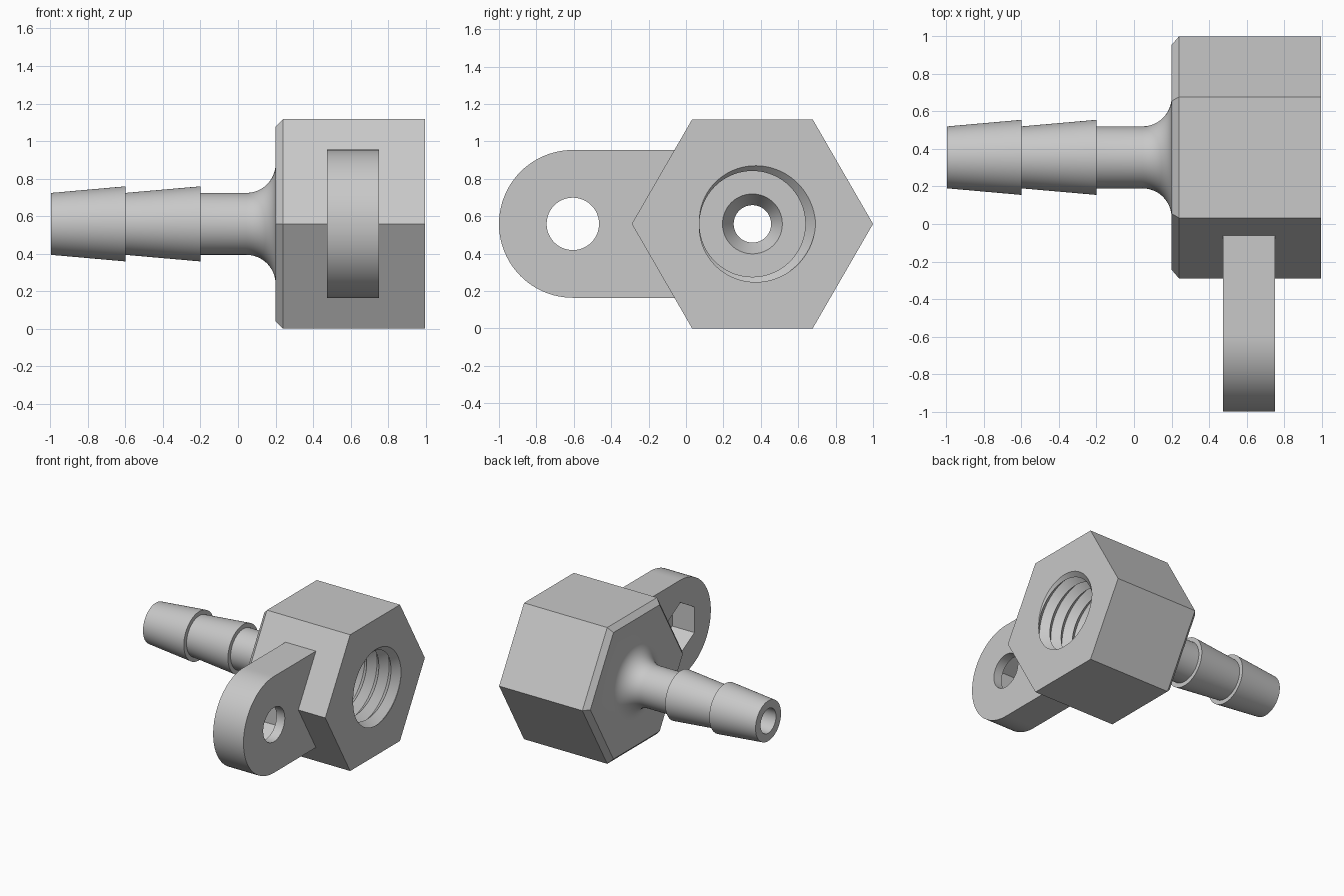
import bpy
import bmesh
import math

N = 96                                   # segments around every ring
AXIS_Y, AXIS_Z = 0.355, 0.5586           # centre line of the fitting
LUG_Y, LUG_R = -0.605, 0.395             # centre and radius of the rounded lug
FACE_X, FLOOR_X, PITCH = 0.995, 0.44, 0.11
THREAD_MIN, THREAD_DEPTH = 0.283, 0.055

cube = bpy.data.objects.get("Cube")
if cube:
    bpy.data.objects.remove(cube, do_unlink=True)

grey = bpy.data.materials.new("grey")
colour = (0.58, 0.58, 0.58, 1)
grey.diffuse_color = colour
grey.use_nodes = True
for node in grey.node_tree.nodes:
    if node.type == 'BSDF_PRINCIPLED':
        node.inputs["Base Color"].default_value = colour


# Radius rules: each gives the radius at ring step j
def round_at(r):
    return lambda j: r


def hex_at(apothem, shift=0):
    side = N // 6
    return lambda j: apothem / math.cos((((j + shift) % side) / side - 0.5) * math.pi / 3)


def thread_at(x):
    def radius(j):
        t = ((x - FACE_X) / PITCH - j / N) % 1
        return THREAD_MIN + THREAD_DEPTH * abs(1 - 2 * t)
    return radius


def lug_outline(j):
    a = 2 * math.pi * j / N
    if math.cos(a) <= 1e-6:
        return LUG_R
    corner = 2 * math.pi * 9 / N         # square end is buried in the hex body
    return min(LUG_R / max(abs(math.sin(a)), 1e-6),
               LUG_R / math.tan(corner) / math.cos(a))


def point(bm, x, r, j, cy):
    a = 2 * math.pi * j / N
    return bm.verts.new((x, cy + r * math.cos(a), AXIS_Z + r * math.sin(a)))


def skin(bm, rings):
    for a, b in zip(rings, rings[1:]):
        for j in range(len(a) - 1):
            bm.faces.new((a[j], a[j + 1], b[j + 1], b[j]))


def sweep(bm, profile, cy):
    skin(bm, [[point(bm, x, rule(j), j, cy) for j in range(N + 1)]
              for x, rule in profile])


def finish(bm, name):
    bmesh.ops.remove_doubles(bm, verts=bm.verts, dist=1e-5)
    bmesh.ops.dissolve_degenerate(bm, edges=bm.edges, dist=1e-5)
    bmesh.ops.recalc_face_normals(bm, faces=bm.faces)
    mesh = bpy.data.meshes.new(name)
    bm.to_mesh(mesh)
    bm.free()
    mesh.materials.append(grey)
    obj = bpy.data.objects.new(name, mesh)
    bpy.context.collection.objects.link(obj)
    bpy.ops.object.select_all(action='DESELECT')
    obj.select_set(True)
    bpy.context.view_layer.objects.active = obj
    bpy.ops.object.shade_smooth_by_angle(angle=math.radians(25))


# Fitting: bore, two barbs, flared neck, chamfered hex and threaded socket
bm = bmesh.new()
tube, barb, flare, bore = 0.165, 0.2, 0.155, 0.1
profile = [(0.34, round_at(bore)), (-0.995, round_at(bore))]
for start, end in ((-0.995, -0.6), (-0.6, -0.2)):
    profile += [(start, round_at(tube)), (end, round_at(barb))]
profile.append((-0.2, round_at(tube)))
for i in range(13):
    a = math.pi / 2 * i / 12
    profile.append((0.2 - flare + flare * math.sin(a),
                    round_at(tube + flare * (1 - math.cos(a)))))
profile += [(0.2, hex_at(AXIS_Z - 0.04)), (0.24, hex_at(AXIS_Z)),
            (FACE_X, hex_at(AXIS_Z)), (FACE_X, thread_at(FACE_X))]
sweep(bm, profile, AXIS_Y)

# Helical thread wall: rows follow the crests and roots, trimmed at both ends
turns = math.ceil((FACE_X - FLOOR_X) / PITCH) + 1
rows = []
for m in range(-2 * turns, 1):
    row = []
    for j in range(N + 1):
        x = FACE_X + PITCH * (m / 2 + j / N)
        x = min(max(x, FLOOR_X), FACE_X)
        row.append(point(bm, x, thread_at(x)(j), j, AXIS_Y))
    rows.append(row)
skin(bm, rows)

# Socket floor and countersink back to the bore
sweep(bm, [(FLOOR_X, thread_at(FLOOR_X)), (FLOOR_X, round_at(0.16)),
           (0.34, round_at(bore))], AXIS_Y)
finish(bm, "barbed_hex_fitting")

# Mounting lug: round screw hole with a hexagonal nut pocket on the barb side
bm = bmesh.new()
back, front, pocket_x = 0.475, 0.75, 0.675
pocket = hex_at(0.182, N // 12)
sweep(bm, [(back, lug_outline), (front, lug_outline),
           (front, round_at(0.14)), (pocket_x, round_at(0.14)),
           (pocket_x, pocket), (back, pocket), (back, lug_outline)], LUG_Y)
finish(bm, "mounting_lug")
